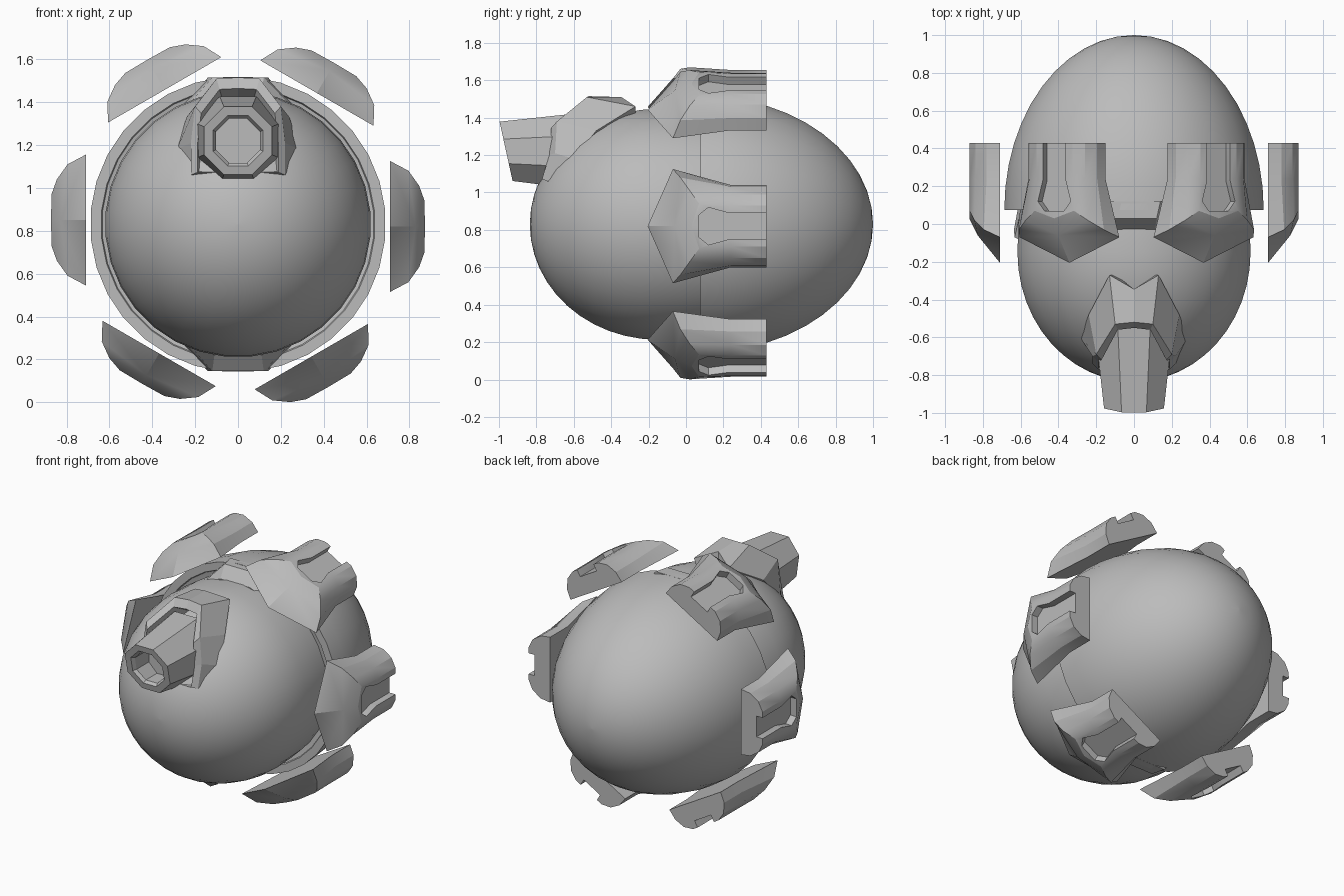
import bpy, bmesh, math
from mathutils import Vector

cube = bpy.data.objects.get("Cube")
if cube:
    bpy.data.objects.remove(cube)

MID = 0.83  # height of the body axis
grey = bpy.data.materials.new("plain grey")
grey.use_nodes = True
grey.diffuse_color = (0.5, 0.5, 0.5, 1)
grey.node_tree.nodes["Principled BSDF"].inputs["Base Color"].default_value = (0.5, 0.5, 0.5, 1)


def make_mesh(name, verts, faces):
    bm = bmesh.new()
    vs = [bm.verts.new(v) for v in verts]
    for f in faces:
        bm.faces.new([vs[i] for i in f])
    bmesh.ops.remove_doubles(bm, verts=bm.verts, dist=0.0001)
    bmesh.ops.recalc_face_normals(bm, faces=bm.faces)
    me = bpy.data.meshes.new(name)
    bm.to_mesh(me)
    bm.free()
    me.materials.append(grey)
    return me


def add(name, me, smooth=None):
    ob = bpy.data.objects.new(name, me)
    bpy.context.collection.objects.link(ob)
    if smooth:
        bpy.ops.object.select_all(action='DESELECT')
        ob.select_set(True)
        bpy.context.view_layer.objects.active = ob
        bpy.ops.object.shade_smooth_by_angle(angle=math.radians(smooth))
    return ob


def loft(rows, closed=False, caps=False):
    """Faces between rows of equal length."""
    n = len(rows[0])
    verts = [p for r in rows for p in r]
    faces = []
    for r in range(len(rows) - 1):
        for j in range(n if closed else n - 1):
            k = (j + 1) % n
            faces.append((r * n + j, r * n + k, (r + 1) * n + k, (r + 1) * n + j))
    if caps:
        last = (len(rows) - 1) * n
        faces += [tuple(range(n)), tuple(range(last, last + n))]
    return verts, faces


def revolve(name, profile, segs=32):
    rows = []
    for y, r in profile:
        rows.append([(r * math.cos(a), y, MID + r * math.sin(a))
                     for a in (2 * math.pi * (j + 0.5) / segs for j in range(segs))])
    return add(name, make_mesh(name, *loft(rows, True, True)), 35)


# Front body: rounded nose running back under the shell
steps = [math.radians(90 * i / 12) for i in range(13)]
nose = [(-0.15 - 0.685 * math.cos(a), max(0.62 * math.sin(a), 0.003)) for a in steps]
revolve("front_body", nose + [(0.0, 0.615), (0.12, 0.6)])

# Rear shell: half ellipsoid with a flat front rim
shell = [(0.075 + 0.925 * math.sin(a), max(0.69 * math.cos(a), 0.003)) for a in steps]
revolve("rear_shell", [(0.1, 0.57), (0.085, 0.635), (0.075, 0.64)] + shell)

# Wedge-shaped lugs at the top and bottom of the shell rim
for name, s in (("top_lug", 1), ("bottom_lug", -1)):
    rows = []
    for y, xs, r in ((-0.03, 0.11, 0.61), (0.03, 0.12, 0.685), (0.12, 0.14, 0.685)):
        rows.append([(x, y, MID + s * h) for x, h in
                     ((-xs - 0.12, 0.56), (-xs, r), (xs, r), (xs + 0.12, 0.56))])
    add(name, make_mesh(name, *loft(rows, True, True)))


# Armour plate: pointed front, curved flanks, open slot at the rear
def section(half):
    """Mirror (y, t, h) points across t = 0; the last point is the centre."""
    return half + [(y, -t, h) for y, t, h in half[-2::-1]]


front = section([(-0.07, 0.305, 0), (-0.03, 0.26, 0.085), (0.02, 0.19, 0.135),
                 (0.07, 0.12, 0.16), (0.03, 0, 0.162)])
flank = [(0.22, 0), (0.21, 0.07), (0.17, 0.13), (0.11, 0.16), (0, 0.162)]
rows = [front] + [section([(y, t, h) for t, h in flank]) for y in (0.24, 0.43)]
verts, faces = loft(rows)
tip, ridge, n = len(verts), len(verts) + 1, 9
verts += [(-0.205, 0, 0), (-0.06, 0, 0.118)]
for j in range(8):
    faces.append((ridge, j, j + 1))
faces += [(tip, 0, ridge), (tip, ridge, 8)]
faces += [tuple(range(2 * n, 3 * n)), (tip, 0, n, 2 * n, 3 * n - 1, 2 * n - 1, 8)]


def to_plate(p):
    return (0.71 + p[2], p[0], p[1] - 0.015)


blank = add("plate_blank", make_mesh("plate_blank", [to_plate(v) for v in verts], faces))
outline = [(0.07, 0.06), (0.12, 0.1), (0.23, 0.07), (0.5, 0.07)]
outline += [(y, -t) for y, t in reversed(outline)]
cut_rows = [[to_plate((y, t, h)) for y, t in outline] for h in (0.115, 0.3)]
cutter = add("slot_cutter", make_mesh("slot_cutter", *loft(cut_rows, True, True)))
mod = blank.modifiers.new("slot", 'BOOLEAN')
mod.object = cutter
mod.solver = 'EXACT'
bpy.context.view_layer.update()
plate = bpy.data.meshes.new_from_object(
    blank.evaluated_get(bpy.context.evaluated_depsgraph_get()))
for helper in (blank, cutter):
    bpy.data.objects.remove(helper)
for k in range(6):
    ob = add("armour_plate_%d" % (k + 1), plate, 25)
    ob.rotation_euler = (0, math.radians(60 * k), 0)
    ob.location.z = MID + 0.005

# Barrel: flared octagon with a slanted, hollow muzzle
GUN = 1.22


def octagon(y, r, slant=0.0):
    ring = []
    for j in range(8):
        a = math.radians(45 * j + 22.5)
        z = r * 1.04 * math.sin(a)
        ring.append((r * 1.04 * math.cos(a), y - slant * z, GUN + z))
    return ring


rows = [octagon(-0.55, 0.215), octagon(-0.962, 0.165, 0.22), octagon(-0.962, 0.122, 0.22),
        octagon(-0.94, 0.107, 0.22), octagon(-0.8, 0.107)]
add("barrel", make_mesh("barrel", *loft(rows, True, True)))

# Barrel mount: faceted hood that sits on the nose
fore = [(0.22, -0.74, 1.06), (0.22, -0.7, 1.21), (0.2, -0.69, 1.38),
        (0.1, -0.53, 1.51), (0, -0.52, 1.515)]
aft = [(0.22, -0.7, 1.06), (0.285, -0.6, 1.18), (0.24, -0.48, 1.33),
       (0.13, -0.27, 1.46), (0, -0.345, 1.51)]


def arch(half):
    return half + [(-x, y, z) for x, y, z in half[-2::-1]]


def shrink(half, k, dy):
    return [(x * k, y + dy, 1.15 + (z - 1.15) * k) for x, y, z in half]


hood = [shrink(fore, 0.6, 0.15), shrink(fore, 0.86, -0.03), fore, aft, shrink(aft, 0.75, 0.0)]
add("barrel_mount", make_mesh("barrel_mount", *loft([arch(h) for h in hood], True, True)))
